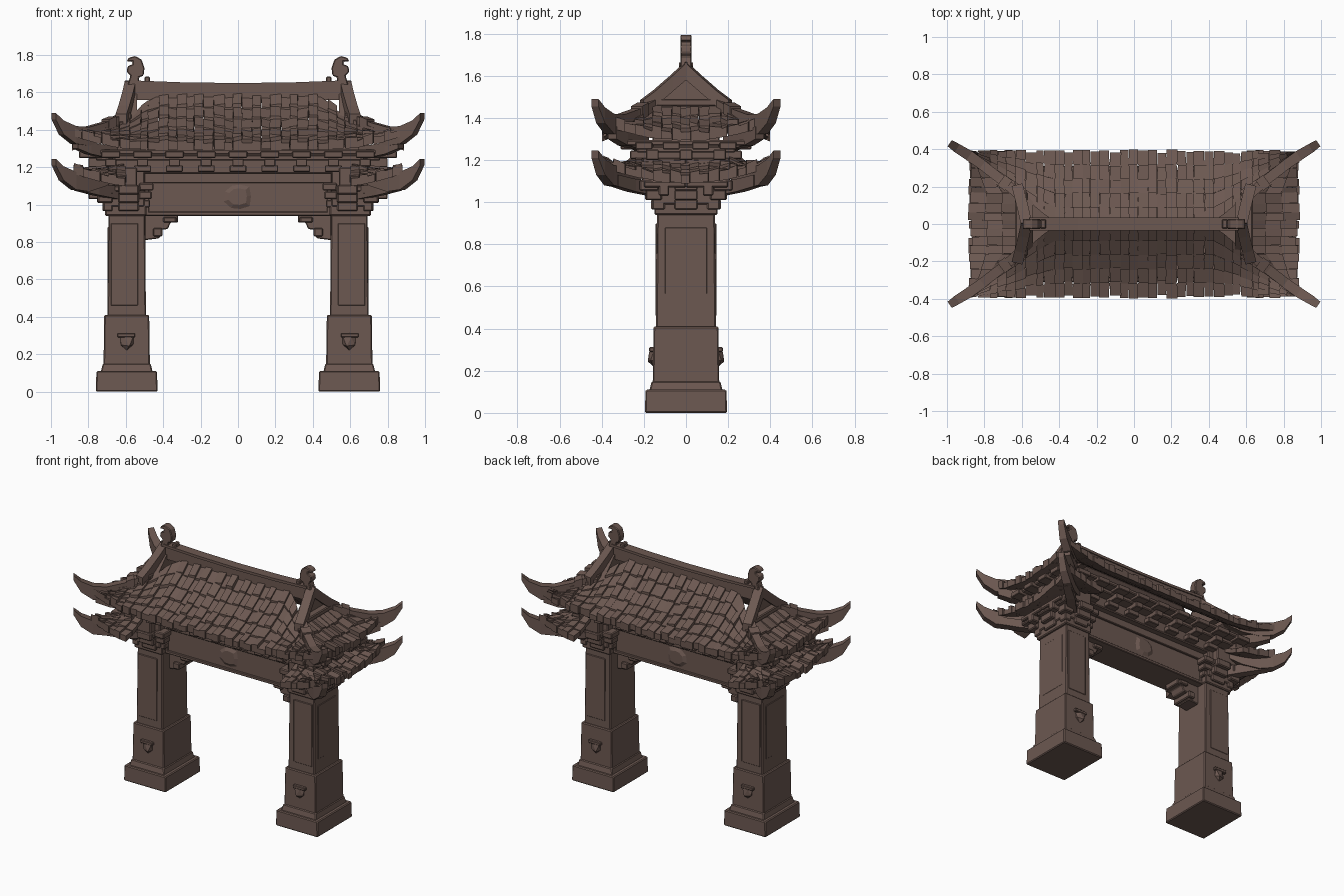
import bpy, bmesh, math, random
from mathutils import Vector

random.seed(7)
if "Cube" in bpy.data.objects:
    bpy.data.objects.remove(bpy.data.objects["Cube"])

stone = bpy.data.materials.new("weathered brown stone")
stone.use_nodes = True
COLOUR = (0.15, 0.098, 0.082, 1)
stone.diffuse_color = COLOUR
stone.node_tree.nodes["Principled BSDF"].inputs["Base Color"].default_value = COLOUR


def finish(name, bm, mx=False, my=False, bevel=0.0):
    bmesh.ops.recalc_face_normals(bm, faces=bm.faces)
    mesh = bpy.data.meshes.new(name)
    bm.to_mesh(mesh)
    bm.free()
    mesh.materials.append(stone)
    ob = bpy.data.objects.new(name, mesh)
    bpy.context.collection.objects.link(ob)
    if bevel:
        b = ob.modifiers.new("worn edges", 'BEVEL')
        b.width, b.segments = bevel, 1
    if mx or my:
        m = ob.modifiers.new("mirror", 'MIRROR')
        m.use_axis = (mx, my, False)
        m.use_mirror_merge = False
    return ob


def hexa(bm, low, high):
    """Solid between two matching loops of points."""
    a = [bm.verts.new(p) for p in low]
    b = [bm.verts.new(p) for p in high]
    bm.faces.new(a[::-1])
    bm.faces.new(b)
    for i in range(len(a)):
        j = (i + 1) % len(a)
        bm.faces.new((a[i], a[j], b[j], b[i]))


def rect(x0, x1, y0, y1, z):
    return [(x0, y0, z), (x1, y0, z), (x1, y1, z), (x0, y1, z)]


def blocks(name, boxes, mx=False, my=False, bevel=0.006, taper=0.0):
    bm = bmesh.new()
    for x0, x1, y0, y1, z0, z1 in boxes:
        hexa(bm, rect(x0, x1, y0, y1, z0),
             rect(x0 + taper, x1 - taper, y0 + taper, y1 - taper, z1))
    return finish(name, bm, mx, my, bevel)


def sweep(name, path, mx=True, my=True):
    """Upright rectangular section along (x, y, z bottom, z top, half width)."""
    bm = bmesh.new()
    rings = []
    for i, (x, y, zb, zt, w) in enumerate(path):
        p, q = path[max(i - 1, 0)], path[min(i + 1, len(path) - 1)]
        d = Vector((q[0] - p[0], q[1] - p[1])).normalized() * w
        rings.append([bm.verts.new(c) for c in (
            (x - d.y, y + d.x, zb), (x + d.y, y - d.x, zb),
            (x + d.y, y - d.x, zt), (x - d.y, y + d.x, zt))])
    for a, b in zip(rings, rings[1:]):
        for i in range(4):
            j = (i + 1) % 4
            bm.faces.new((a[i], a[j], b[j], b[i]))
    bm.faces.new(rings[0])
    bm.faces.new(rings[-1])
    return finish(name, bm, mx, my)


def extrude_y(name, outline, y0, y1, mx=False, my=False, bevel=0.0):
    bm = bmesh.new()
    hexa(bm, [(x, y0, z) for x, z in outline], [(x, y1, z) for x, z in outline])
    return finish(name, bm, mx, my, bevel)


# ---- pillars
P = 0.595
blocks("pillar_foot", [(P - .165, P + .165, -.195, .195, 0, .11)], True, taper=.003)
blocks("pillar_foot_step", [(P - .14, P + .14, -.175, .175, .1, .15)], True, taper=.012)
blocks("pillar_lower_block", [(P - .124, P + .124, -.158, .158, .14, .41)], True, taper=.004)
blocks("pillar_shaft", [(P - .103, P + .103, -.142, .142, .4, .96)], True, taper=.005)
blocks("pillar_shaft_panel", [(P - .06, P + .085, -.144, -.13, .46, .9),
                              (P + .09, P + .103, -.07, .1, .5, .88)], True, True, bevel=.003)

# worn carved bosses on the lower blocks
bm = bmesh.new()
bmesh.ops.create_icosphere(bm, subdivisions=1, radius=.05)
for v in bm.verts:
    v.co = Vector((v.co.x, v.co.y * .6, v.co.z * 1.1)) * random.uniform(.75, 1.2) + Vector((P, -.155, .27))
finish("carved_boss", bm, True, True)
blocks("boss_cap", [(P - .045, P + .05, -.175, -.15, .29, .312)], True, True, bevel=.004)

# ---- lintel beam with framed panel
blocks("lintel_beam", [(-.52, .52, -.1, .1, .94, 1.16)])
blocks("lintel_frame", [(-.5, .5, -.115, -.09, 1.115, 1.17), (-.5, .5, -.11, -.09, .94, .962),
                        (-.5, -.475, -.11, -.09, .95, 1.13), (.475, .5, -.11, -.09, .95, 1.13)],
       my=True, bevel=.004)
bm = bmesh.new()
rosette = [(.085 * r * math.cos(a), .085 * r * math.sin(a) + 1.045)
           for a, r in ((k * math.tau / 9, random.uniform(.8, 1.1)) for k in range(9))]
hexa(bm, [(x, -.095, z) for x, z in rosette],
     [(x * .6, -.112, 1.045 + (z - 1.045) * .6) for x, z in rosette])
finish("lintel_rosette", bm, my=True)
extrude_y("lintel_corner_bracket",
          [(.5, .95), (.32, .95), (.32, .905), (.36, .905), (.375, .87), (.41, .865),
           (.42, .82), (.5, .81)], -.06, .06, True, bevel=.005)
blocks("corner_bracket_knobs", [(.405, .455, -.08, .08, .83, .875), (.33, .4, -.08, .08, .905, .935)], True)

# ---- stepped bracket sets on the pillar heads
blocks("pillar_head", [(.49, .71, -.15, .15, .94, 1.0), (.5, .72, -.16, .16, .99, 1.2)], True)
arms = []
for i in range(3):
    z, r = .965 + i * .045, .03 * i
    arms += [(.53, .64, -.165 - r, 0, z, z + .05),
             (.6, .725 + r, -.055, .055, z, z + .05),
             (.67, .72 + r, -.16 - r, -.1 - r * .5, z, z + .05),
             (.47 - r * .3, .53, -.15 - r * .6, -.1, z + .02, z + .06)]
arms += [(.52, .8, -.2, 0, 1.07, 1.1), (.74, .8, -.13, -.08, 1.03, 1.1)]
blocks("pillar_head_brackets", arms, True, True)
blocks("skirt_roof_core", [(.54, .72, -.21, .21, 1.1, 1.2)], True)

# ---- bracket band between beam and upper roof
blocks("band_core", [(-.7, .7, -.16, .16, 1.165, 1.34)])
blocks("band_shelf", [(-.76, .76, -.235, .235, 1.235, 1.265), (-.82, .82, -.29, .29, 1.268, 1.295)])
band = []
for i in range(9):
    x = (i - 4) * .17
    band += [(x - .045, x + .045, -.205, 0, 1.175, 1.21),
             (x - .03, x + .03, -.265, 0, 1.205, 1.245),
             (x - .05, x + .05, -.31, -.2, 1.25, 1.285)]
blocks("band_brackets", band, my=True, bevel=.004)
blocks("band_end_brackets", [(.68, .8, y - .03, y + .03, 1.2, 1.25) for y in (-.16, 0, .16)]
       + [(.7, .85, y - .04, y + .04, 1.25, 1.285) for y in (-.2, -.07, .07, .2)], True, bevel=.004)

# ---- tiled roofs: height depends on distance t outwards, with lifted corners
UPPER = [(0, 1.60), (.1, 1.505), (.17, 1.45), (.28, 1.37), (.41, 1.315)]
LOWER = [(0, 1.24), (.2, 1.21), (.3, 1.155), (.41, 1.115)]


def height(profile, x, y, t):
    for (a, za), (b, zb) in zip(profile, profile[1:]):
        if t <= b or (b, zb) == profile[-1]:
            z = za + (zb - za) * (t - a) / (b - a)
            break
    u = max(0, abs(x) - .45) / .43
    return z + .075 * u * u * (abs(y) / .39) ** 2


def hip(x):
    return .17 + (x - .62) * .85


def tiles(name, profile, side, u0, u1, count, rows, t_min, mx, my):
    bm = bmesh.new()

    def corner(u, s, end, lift):
        start = max(t_min, abs(u) if side else hip(abs(u)))
        t = start + max(end - start, .004) * s
        x, y = (.62 + (t - .17) / .85, u) if side else (u, -t)
        return (x, y, height(profile, x, y, t) + lift)

    step = (u1 - u0) / count
    edges = [u0 + step * (i + (random.uniform(-.2, .2) if 0 < i < count else 0))
             for i in range(count + 1)]
    for i in range(count):
        a, b = edges[i], edges[i + 1]
        end = .39 + random.uniform(-.012, .008)
        base = .013 * (i % 2)
        for k in range(rows):
            s0, s1 = k / rows, (k + 1) / rows
            la, lb = base + random.uniform(-.005, .009), base + random.uniform(-.005, .009)
            shift = random.uniform(-.08, .08) * step
            spots = ((a, s0, la - .004), (b, s0, lb - .004), (b + shift, s1, lb + .007), (a + shift, s1, la + .007))
            hexa(bm, [corner(u, s, end, -.032) for u, s, _ in spots],
                 [corner(u, s, end, l) for u, s, l in spots])
    return finish(name, bm, mx, my)


tiles("upper_roof_front_tiles", UPPER, False, -.875, .875, 35, 5, .015, False, True)
tiles("upper_roof_end_tiles", UPPER, True, -.385, .385, 17, 3, .17, True, False)
tiles("skirt_roof_front_tiles", LOWER, False, .6, .875, 6, 3, .2, True, True)
tiles("skirt_roof_end_tiles", LOWER, True, -.385, .385, 17, 3, .2, True, False)

# upturned corner ridges of both roofs
for name, dz, drop in (("upper_corner_ridge", 0, 0), ("skirt_corner_ridge", -.245, .012)):
    sweep(name, [(.625, .165, 1.41 + dz, 1.485 + dz - drop * 2, .026),
                 (.72, .245, 1.345 + dz, 1.44 + dz - drop, .026),
                 (.81, .315, 1.315 + dz, 1.415 + dz, .027),
                 (.88, .365, 1.325 + dz, 1.42 + dz, .028),
                 (.945, .405, 1.375 + dz, 1.45 + dz, .025),
                 (.985, .432, 1.455 + dz, 1.49 + dz, .02)])
sweep("corner_ridge_collar", [(.67, .205, 1.4, 1.472, .034), (.71, .235, 1.36, 1.455, .034)])
sweep("corner_rafter", [(.66, .2, 1.24, 1.31, .03), (.8, .3, 1.27, 1.33, .03), (.87, .35, 1.3, 1.36, .025)])
sweep("skirt_corner_rafter", [(.66, .16, 1.03, 1.1, .03), (.76, .26, 1.05, 1.11, .03), (.86, .34, 1.075, 1.13, .025)])

# ---- gables
bm = bmesh.new()
tri = [(-.19, 1.42), (.19, 1.42), (0, 1.62)]
hexa(bm, [(.54, y, z) for y, z in tri], [(.59, y, z) for y, z in tri])
finish("gable_wall", bm, True)
sweep("gable_ridge", [(.575, 0, 1.585, 1.665, .03), (.59, .07, 1.525, 1.6, .03),
                      (.61, .15, 1.455, 1.53, .03), (.625, .21, 1.415, 1.485, .03)])
blocks("gable_sill", [(.57, .635, -.17, .17, 1.455, 1.49)], True)

# ---- main ridge, gently sagging, and end finials
sweep("main_ridge", [(x, 0, 1.56, 1.645 + .015 * (x / .58) ** 2, .026)
                     for x in (-.58, -.3, 0, .3, .58)], False, False)
sweep("ridge_cap", [(x, 0, 1.632 + .015 * (x / .58) ** 2, 1.65 + .015 * (x / .58) ** 2, .034)
                    for x in (-.56, -.3, 0, .3, .56)], False, False)
blocks("ridge_end_stop", [(.47, .5, -.025, .025, 1.64, 1.685)], True)
extrude_y("ridge_finial",
          [(.53, 1.64), (.59, 1.64), (.575, 1.69), (.595, 1.71), (.59, 1.74), (.565, 1.75),
           (.565, 1.765), (.595, 1.765), (.585, 1.785), (.55, 1.795), (.515, 1.775),
           (.5, 1.73), (.505, 1.69), (.53, 1.68)], -.027, .027, True, bevel=.005)
